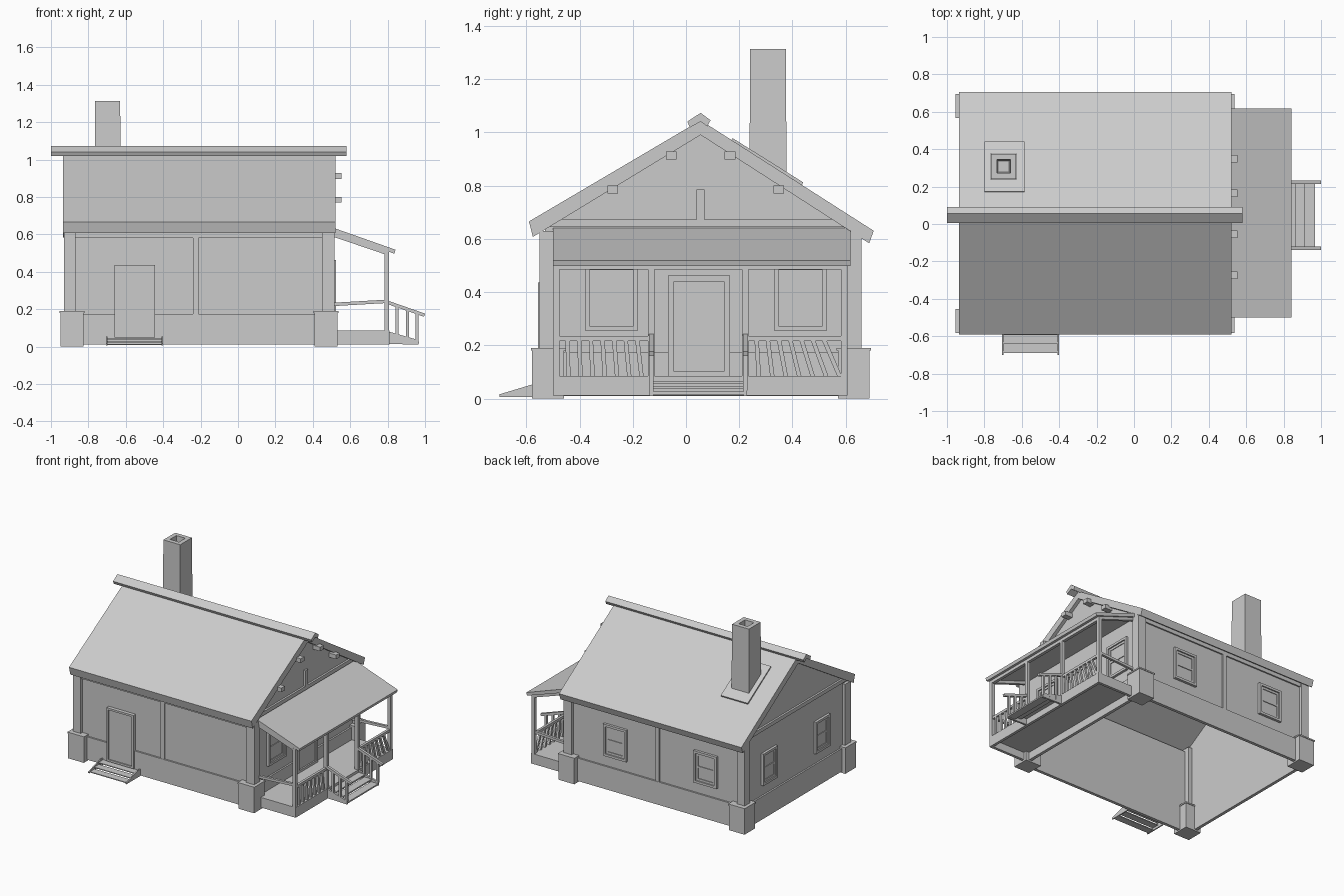
import bpy
from mathutils import Vector

cube = bpy.data.objects.get("Cube")
if cube:
    bpy.data.objects.remove(cube, do_unlink=True)

grey = bpy.data.materials.new("plain grey")
grey.use_nodes = True
grey.diffuse_color = (0.6, 0.6, 0.6, 1)
grey.node_tree.nodes["Principled BSDF"].inputs["Base Color"].default_value = (0.6, 0.6, 0.6, 1)


def make(name, verts, faces):
    mesh = bpy.data.meshes.new(name)
    mesh.from_pydata(verts, [], faces)
    mesh.materials.append(grey)
    obj = bpy.data.objects.new(name, mesh)
    bpy.context.collection.objects.link(obj)
    bpy.context.view_layer.objects.active = obj
    bpy.ops.object.select_all(action='DESELECT')
    obj.select_set(True)
    bpy.ops.object.mode_set(mode='EDIT')
    bpy.ops.mesh.select_all(action='SELECT')
    bpy.ops.mesh.normals_make_consistent(inside=False)
    bpy.ops.object.mode_set(mode='OBJECT')
    return obj


def extrude(name, profile, axis, a, b):
    """Extrude a closed profile of the two other axes along x or y."""
    n = len(profile)
    verts = [(t, p, q) if axis == 'x' else (p, t, q) for t in (a, b) for p, q in profile]
    faces = [[i, (i + 1) % n, n + (i + 1) % n, n + i] for i in range(n)]
    return make(name, verts, faces + [list(range(n)), list(range(n, 2 * n))])


def box(name, x0, x1, y0, y1, z0, z1):
    return extrude(name, [(y0, z0), (y1, z0), (y1, z1), (y0, z1)], 'x', x0, x1)


def bar(name, start, end, w=0.015):
    """Square bar between two points."""
    a, b = Vector(start), Vector(end)
    d = (b - a).normalized()
    side = d.cross(Vector((0, 0, 1)) if abs(d.z) < 0.8 else Vector((0, 1, 0))).normalized() * w / 2
    up = d.cross(side).normalized() * w / 2
    ring = [side + up, side - up, -side - up, -side + up]
    faces = [(i, (i + 1) % 4, 4 + (i + 1) % 4, 4 + i) for i in range(4)]
    return make(name, [p + r for p in (a, b) for r in ring], faces + [(0, 1, 2, 3), (4, 5, 6, 7)])


def on_wall(name, axis, plane, out, a0, a1, z0, z1, depth, back=0.01):
    """Plate on a wall facing +/- axis, standing out by depth."""
    lo, hi = sorted((plane - out * back, plane + out * depth))
    if axis == 'x':
        return box(name, lo, hi, a0, a1, z0, z1)
    return box(name, a0, a1, lo, hi, z0, z1)


def framed(name, axis, plane, out, a0, a1, z0, z1, w, depth, panel):
    """Raised frame around a flat panel."""
    for f0, f1, g0, g1 in ((a0, a0 + w, z0, z1), (a1 - w, a1, z0, z1),
                           (a0 + w, a1 - w, z0, z0 + w), (a0 + w, a1 - w, z1 - w, z1)):
        on_wall(name + "_frame", axis, plane, out, f0, f1, g0, g1, depth)
    on_wall(name + "_panel", axis, plane, out, a0 + w, a1 - w, z0 + w, z1 - w, panel)


def window(axis, plane, out, centre, width, z0=0.25, z1=0.48):
    a0, a1 = centre - width / 2, centre + width / 2
    framed("window", axis, plane, out, a0, a1, z0, z1, 0.017, 0.018, 0.003)
    framed("sash", axis, plane, out, a0 + .017, a1 - .017, z0 + .017, z1 - .017, 0.016, 0.009, 0.004)
    m = (z0 + z1) / 2
    on_wall("window_rail", axis, plane, out, a0 + .03, a1 - .03, m - .007, m + .007, 0.009)


L, R, F, B, MID = -0.91, 0.495, -0.53, 0.64, 0.055

# Walls, open underneath
for y in (F, B):
    s = 1 if y > 0 else -1
    on_wall("long_wall", 'y', y, s, L, R, 0.17, 0.61, 0)
    on_wall("long_foundation", 'y', y, s, L, R, 0.01, 0.175, 0.012)
    on_wall("wall_post", 'y', y, s, -0.24, -0.21, 0.175, 0.6, 0.01)
    on_wall("wall_top_trim", 'y', y, s, -0.87, 0.45, 0.58, 0.61, 0.01)
gable = [(F, 0.17), (B, 0.17), (B, 0.615), (MID, 1.0), (F, 0.64)]
extrude("right_gable_wall", gable, 'x', R - 0.01, R)
extrude("left_gable_wall", gable, 'x', L, L + 0.01)
for x, s in ((L, -1), (R, 1)):
    on_wall("side_foundation", 'x', x, s, F, B, 0.01, 0.175, 0.012)
    on_wall("gable_beam", 'x', x, s, -0.51, 0.62, 0.645, 0.672, 0.014)
on_wall("gable_king_post", 'x', R, 1, 0.04, 0.07, 0.65, 0.785, 0.014)

# Corner posts and piers with caps
for x0, x1 in ((-0.93, -0.87), (0.45, 0.515)):
    for y0, y1 in ((-0.55, -0.485), (0.6, 0.66)):
        box("corner_post", x0, x1, y0, y1, 0.15, 0.63)
        cx, cy = (x0 + x1) / 2 + (0.012 if x0 < 0 else -0.012), (y0 + y1) / 2
        box("pier", cx - .062, cx + .062, cy - .06, cy + .06, 0, 0.182)
        box("pier_cap", cx - .066, cx + .066, cy - .064, cy + .064, 0.18, 0.19)

# Main roof, ridge cap and purlin ends
extrude("roof", [(-0.59, 0.665), (MID, 1.045), (0.705, 0.63), (0.688, 0.583),
                 (MID, 0.99), (-0.575, 0.607)], 'x', -0.935, 0.52)
extrude("ridge_cap", [(0.005, 1.04), (MID, 1.073), (0.092, 1.045), (0.08, 1.022),
                      (MID, 1.04), (0.015, 1.018)], 'x', -1.0, 0.58)
for y, z in ((-0.275, 0.785), (-0.055, 0.912), (0.165, 0.912), (0.348, 0.785)):
    box("purlin_end", 0.48, 0.553, y - .02, y + .02, z - .015, z + .015)

# Chimney with a hollow top, on a roof flashing
def square(cx, cy, h, z):
    return [(cx - h, cy - h, z), (cx + h, cy - h, z), (cx + h, cy + h, z), (cx - h, cy + h, z)]


rings = [square(-0.697, 0.308, h, z) for h, z in ((.07, 0.78), (.067, 1.312), (.036, 1.312), (.03, 1.2))]
quads = [[4 * k + i, 4 * k + (i + 1) % 4, 4 * k + 4 + (i + 1) % 4, 4 * k + 4 + i]
         for k in range(3) for i in range(4)]
make("chimney", sum(rings, []), quads + [[0, 1, 2, 3], [12, 13, 14, 15]])
extrude("chimney_flashing", [(0.175, 0.978), (0.44, 0.812), (0.43, 0.79), (0.165, 0.96)], 'x', -0.8, -0.585)

# Windows and doors
for y in (-0.28, 0.43):
    window('x', R, 1, y, 0.2, 0.255, 0.5)
for y in (-0.24, 0.36):
    window('x', L, -1, y, 0.165)
for x in (-0.61, 0.11):
    window('y', B, 1, x, 0.185)
framed("porch_door", 'x', R, 1, -0.068, 0.165, 0.08, 0.462, 0.022, 0.028, 0.018)
framed("front_door", 'y', F, -1, -0.66, -0.445, 0.05, 0.435, 0.014, 0.026, 0.018)

# Front door steps
for x in (-0.705, -0.408):
    extrude("front_step_side", [(-0.7, 0.006), (-0.7, 0.016), (-0.57, 0.055), (-0.54, 0.055),
                                (-0.54, 0.006)], 'x', x, x + 0.008)
for k in range(3):
    y, z = -0.69 + 0.048 * k, 0.014 + 0.015 * k
    box("front_step_tread", -0.7, -0.403, y, y + 0.052, z - 0.006, z)

# Porch deck, skirts and roof
PF, PB, PX = -0.5, 0.607, 0.81
box("porch_deck", 0.49, PX, PF, PB, 0.065, 0.085)
box("porch_front_skirt", PX - 0.02, PX, PF, PB, 0.012, 0.066)
for y in (PF, PB - 0.02):
    box("porch_side_skirt", 0.49, PX - 0.02, y, y + 0.02, 0.012, 0.066)
extrude("porch_roof", [(0.49, 0.642), (0.842, 0.518), (0.836, 0.497), (0.49, 0.615)], 'y', PF, 0.617)
box("porch_beam", 0.785, 0.807, PF, PB, 0.485, 0.508)
posts = (-0.488, -0.13, 0.223, 0.595)
for y in posts:
    box("porch_post", 0.783, 0.808, y - .012, y + .012, 0.08, 0.505)
for y in (posts[0], posts[3]):
    bar("porch_end_rafter", (0.5, y, 0.602), (0.8, y, 0.5), 0.022)
    bar("porch_side_rail", (0.5, y, 0.225), (0.795, y, 0.242), 0.018)

# Porch railings with leaning balusters
for y0, y1, lean in ((posts[0], posts[1], -0.008), (posts[2], posts[3], -0.03)):
    bar("porch_rail", (0.795, y0, 0.225), (0.795, y1, 0.225), 0.018)
    for i in range(1, 8):
        y = y0 + (y1 - y0) * i / 8
        tilt = lean * i / 7
        bar("baluster", (0.795, y - tilt, 0.08), (0.795, y + tilt, 0.22), 0.016)

# Porch stairs with stringers and handrails
for y in (posts[1], posts[2]):
    extrude("stair_stringer", [(0.8, 0.015), (0.965, 0.01), (0.965, 0.035), (0.8, 0.082)],
            'y', y - 0.007, y + 0.007)
    bar("stair_handrail", (0.79, y, 0.24), (0.997, y, 0.168), 0.018)
    for x in (0.85, 0.905, 0.957):
        bar("stair_baluster", (x, y, 0.03), (x, y, 0.237 - (x - 0.8) * 0.35), 0.016)
for k in range(3):
    x, z = 0.805 + 0.052 * k, 0.066 - 0.02 * k
    box("stair_tread", x, x + 0.058, posts[1], posts[2], z - 0.01, z)
